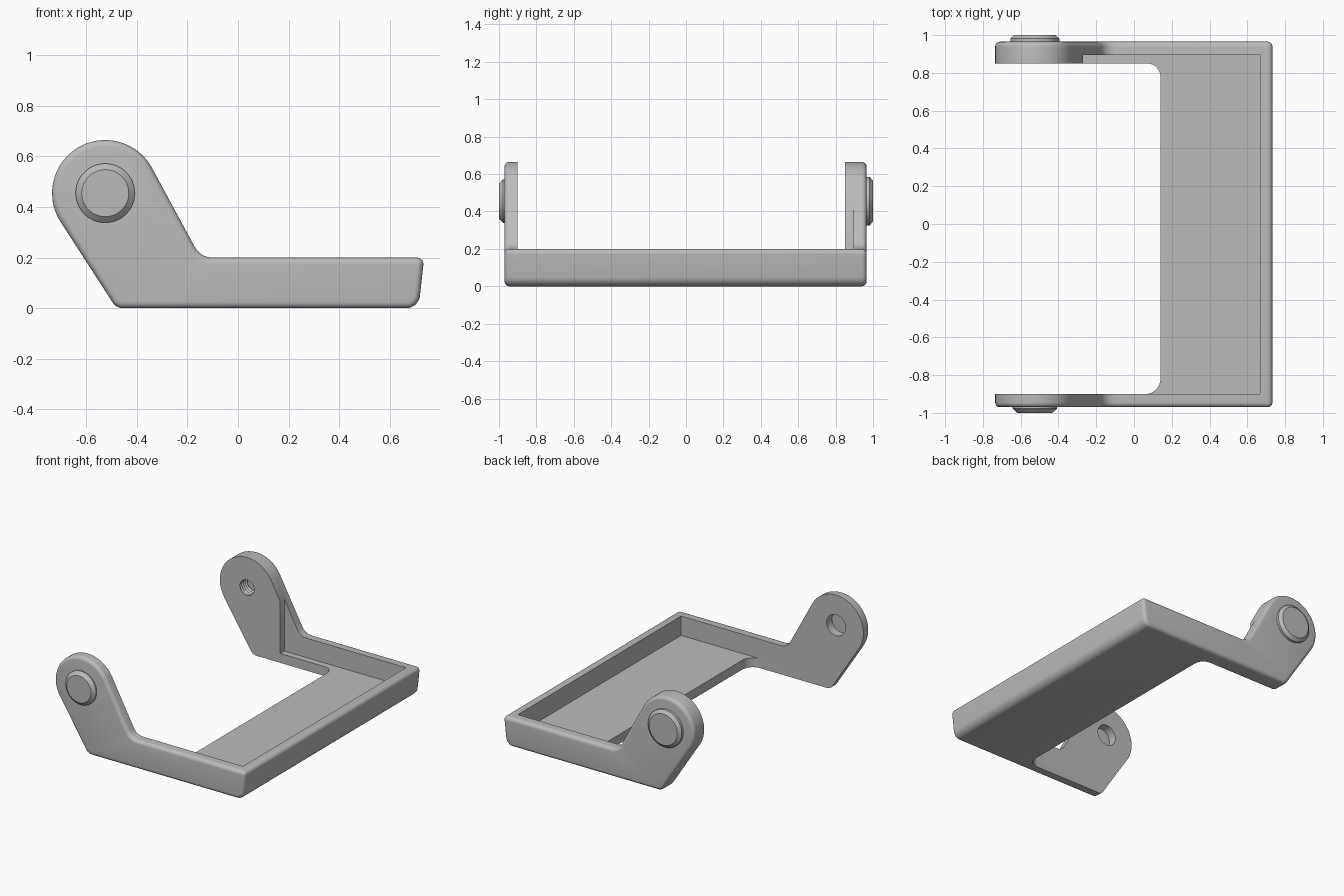
import bpy, bmesh
from math import sin, cos, tan, radians, pi
from mathutils import Vector

if "Cube" in bpy.data.objects:
    bpy.data.objects.remove(bpy.data.objects["Cube"])

grey = bpy.data.materials.new("plain grey")
grey.use_nodes = True
colour = (0.5, 0.5, 0.5, 1)
grey.diffuse_color = colour
grey.node_tree.nodes["Principled BSDF"].inputs["Base Color"].default_value = colour

PIVOT = Vector((-0.525, 0.455))   # x, z of the pivot axis
HEAD = 0.21                       # radius of the arm head
FRONT, BACK = -0.97, 0.965        # outer faces


def loft(name, rings):
    """Skin closed rings of equal length and cap both ends."""
    bm = bmesh.new()
    loops = [[bm.verts.new(p) for p in ring] for ring in rings]
    n = len(loops[0])
    for a, b in zip(loops, loops[1:]):
        for i in range(n):
            j = (i + 1) % n
            bm.faces.new((a[i], a[j], b[j], b[i]))
    bm.faces.new(loops[0])
    bm.faces.new(loops[-1])
    bmesh.ops.recalc_face_normals(bm, faces=bm.faces)
    mesh = bpy.data.meshes.new(name)
    bm.to_mesh(mesh)
    bm.free()
    mesh.materials.append(grey)
    obj = bpy.data.objects.new(name, mesh)
    bpy.context.collection.objects.link(obj)
    return obj


def lathe(name, steps, sides=48):
    """Turn (radius, y) steps about the pivot axis."""
    return loft(name, [[(PIVOT.x + r * cos(2 * pi * i / sides), y,
                         PIVOT.y + r * sin(2 * pi * i / sides))
                        for i in range(sides)] for r, y in steps])


def fillet(prev, corner, nxt, radius, steps=8):
    """Points of a round that replaces a corner."""
    u, v = (prev - corner).normalized(), (nxt - corner).normalized()
    half = u.angle(v) / 2
    centre = corner + (u + v).normalized() * radius / sin(half)
    start = corner + u * radius / tan(half) - centre
    end = corner + v * radius / tan(half) - centre
    sweep = start.angle(end)
    return [centre + (start * sin(sweep * (1 - k / steps)) + end * sin(sweep * k / steps)) / sin(sweep)
            for k in range(steps + 1)]


def inset(points, d):
    """Move a counter-clockwise outline inwards by d."""
    out = []
    for i, p in enumerate(points):
        a = (p - points[i - 1]).normalized()
        b = (points[(i + 1) % len(points)] - p).normalized()
        m = Vector((-a.y - b.y, a.x + b.x)).normalized()
        out.append(p + m * d / m.dot(Vector((-a.y, a.x))))
    return out


def cut(target, cutter):
    mod = target.modifiers.new("cut", 'BOOLEAN')
    mod.operation, mod.solver, mod.object = 'DIFFERENCE', 'EXACT', cutter
    bpy.context.view_layer.objects.active = target
    bpy.ops.object.modifier_apply(modifier=mod.name)
    bpy.data.objects.remove(cutter)


# Side outline: round head, then the rounded corners of arm and tray
head = [PIVOT + HEAD * Vector((cos(radians(a)), sin(radians(a))))
        for a in [28.3 + 184.4 * k / 40 for k in range(41)]]
corners = [(-0.481, 0, 0.05), (0.714, 0, 0.055), (0.736, 0.2, 0.026), (-0.148, 0.2, 0.08)]
path = [head[-1]] + [Vector(c[:2]) for c in corners] + [head[0]]
outline = list(head)
for i, c in enumerate(corners):
    outline += fillet(path[i], path[i + 1], path[i + 2], c[2])

# Bracket body with rounded outer edges
ROUND = 0.025
angles = [pi / 2 * k / 5 for k in range(6)]
layers = [(ROUND * (1 - sin(a)), FRONT + ROUND * (1 - cos(a))) for a in angles]
layers += [(ROUND * (1 - sin(a)), BACK - ROUND * (1 - cos(a))) for a in reversed(angles)]
body = loft("bracket_body", [[(p.x, y, p.y) for p in inset(outline, d)] for d, y in layers])

# Open gap between the arms, with rounded inner corners
a, b, c, d = [Vector(p) for p in ((-1, -0.9), (0.14, -0.9), (0.14, 0.85), (-1, 0.85))]
gap = [a] + fillet(a, b, c, 0.08) + fillet(b, c, d, 0.07) + [d]
cut(body, loft("gap_cutter", [[(p.x, p.y, z) for p in gap] for z in (-0.5, 1.5)]))

# Tray pocket above the floor, reaching into the rear arm
pocket = [(-0.27, -0.9), (0.668, -0.9), (0.668, 0.895), (-0.27, 0.895)]
cut(body, loft("pocket_cutter", [[(x, y, z) for x, y in pocket] for z in (0.065, 1.5)]))

# Plain blind hole in the front arm, ridged hole in the rear arm
cut(body, lathe("plain_hole_cutter", [(0.073, -0.96), (0.073, -0.8)]))
ridges = [(0.062 if k % 2 else 0.054, 0.85 + 0.01 * k) for k in range(10)]
cut(body, lathe("ridged_hole_cutter", [(0.062, 0.8)] + ridges, 32))

# Pivot bosses on the outer faces
front_boss = lathe("front_boss", [(0.117, -0.96), (0.117, -0.978), (0.093, -1)])
rear_boss = lathe("rear_boss", [(0.13, 0.955), (0.13, 0.982), (0.108, 1)])

# Smooth shading with sharp creases
for obj in (body, front_boss, rear_boss):
    bpy.ops.object.select_all(action='DESELECT')
    obj.select_set(True)
    bpy.context.view_layer.objects.active = obj
    bpy.ops.object.shade_smooth_by_angle(angle=radians(30))
